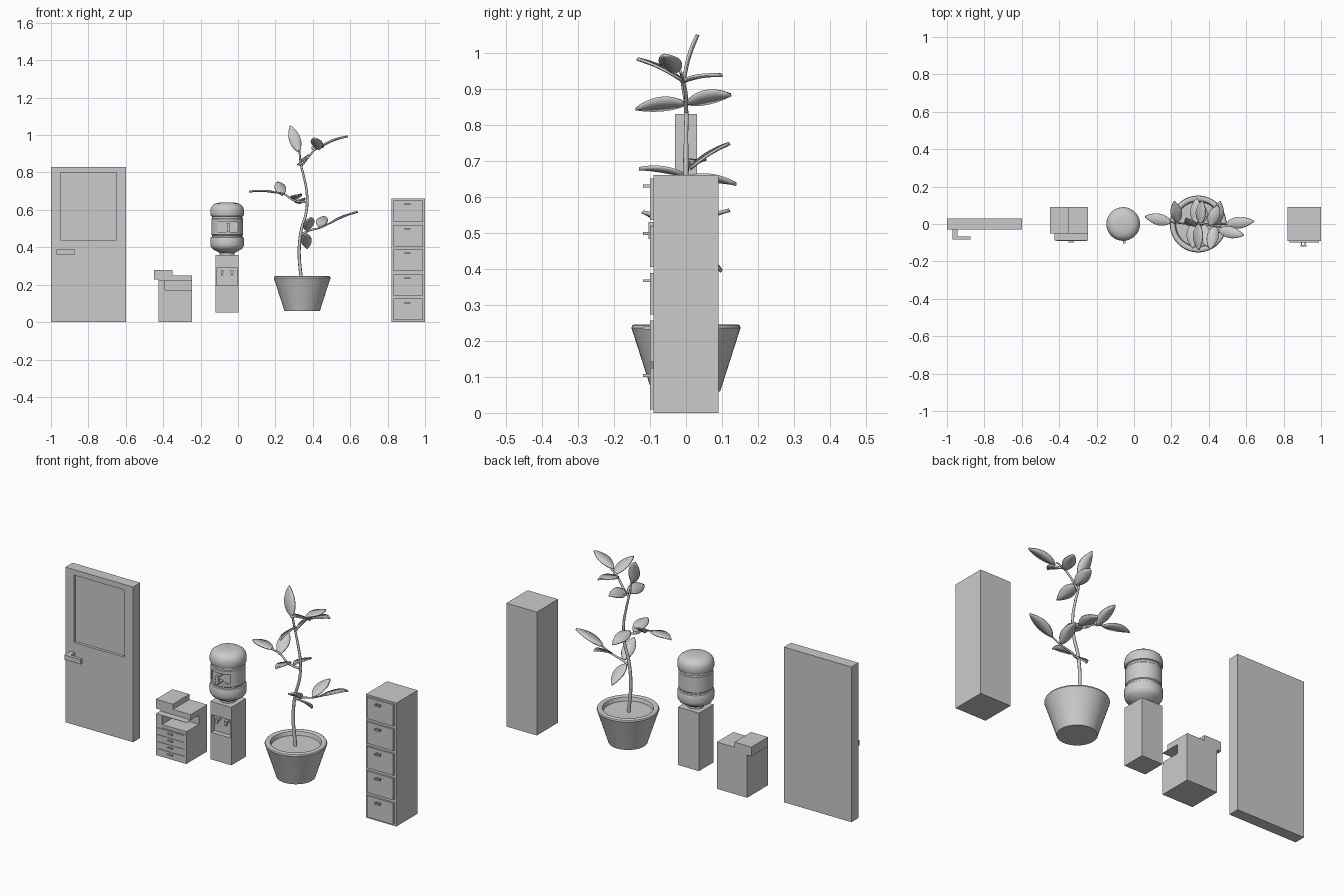
import bpy, bmesh, math
from mathutils import Vector

if "Cube" in bpy.data.objects:
    bpy.data.objects.remove(bpy.data.objects["Cube"])


def finish(name, bm, smooth=False):
    bmesh.ops.recalc_face_normals(bm, faces=bm.faces)
    me = bpy.data.meshes.new(name)
    bm.to_mesh(me)
    bm.free()
    ob = bpy.data.objects.new(name, me)
    bpy.context.collection.objects.link(ob)
    if smooth:
        shade(ob)
    return ob


def activate(ob):
    bpy.ops.object.select_all(action='DESELECT')
    ob.select_set(True)
    bpy.context.view_layer.objects.active = ob


def shade(ob):
    activate(ob)
    bpy.ops.object.shade_smooth_by_angle(angle=math.radians(35))


def box(name, x0, x1, y0, y1, z0, z1):
    bm = bmesh.new()
    bmesh.ops.create_cube(bm, size=1)
    for v in bm.verts:
        v.co = ((x0 + x1) / 2 + v.co.x * (x1 - x0),
                (y0 + y1) / 2 + v.co.y * (y1 - y0),
                (z0 + z1) / 2 + v.co.z * (z1 - z0))
    return finish(name, bm)


def cut(ob, *bounds):
    cutter = box("cutter", *bounds)
    cutter.hide_render = True
    mod = ob.modifiers.new("recess", 'BOOLEAN')
    mod.operation, mod.solver, mod.object = 'DIFFERENCE', 'EXACT', cutter
    activate(ob)
    bpy.ops.object.modifier_apply(modifier=mod.name)
    bpy.data.objects.remove(cutter)


def lathe(name, cx, profile, n=48):
    bm = bmesh.new()
    rings = [[bm.verts.new((cx + r * math.cos(2 * math.pi * i / n),
                            r * math.sin(2 * math.pi * i / n), z)) for i in range(n)]
             for r, z in profile]
    for a, b in zip(rings, rings[1:]):
        for i in range(n):
            j = (i + 1) % n
            bm.faces.new((a[i], a[j], b[j], b[i]))
    bm.faces.new(rings[0])
    bm.faces.new(rings[-1])
    return finish(name, bm, True)


def tube(name, pts, r0, r1):
    cu = bpy.data.curves.new(name, 'CURVE')
    cu.dimensions, cu.bevel_depth, cu.bevel_resolution = '3D', 1.0, 2
    cu.use_fill_caps = True
    sp = cu.splines.new('BEZIER')
    sp.bezier_points.add(len(pts) - 1)
    for i, (bp, p) in enumerate(zip(sp.bezier_points, pts)):
        bp.co = p
        bp.handle_left_type = bp.handle_right_type = 'AUTO'
        bp.radius = r0 + (r1 - r0) * i / (len(pts) - 1)
    ob = bpy.data.objects.new(name, cu)
    bpy.context.collection.objects.link(ob)


def leaf(name, base, tip, up, width=0.062, steps=10):
    base, tip = Vector(base), Vector(tip)
    d = tip - base
    side = d.cross(Vector(up)).normalized()
    nrm = side.cross(d).normalized()
    bm = bmesh.new()
    rows = []
    for i in range(steps + 1):
        t = i / steps
        w = width / 2 * max(0.04, math.sin(math.pi * t ** 0.9) ** 0.75 if 0 < t < 1 else 0)
        mid = base + d * t + nrm * 0.006 * math.sin(math.pi * t)
        rows.append([bm.verts.new(mid + side * w * s - nrm * 0.004 * (1 - abs(s)))
                     for s in (-1, 0, 1)])
    for a, b in zip(rows, rows[1:]):
        for k in range(2):
            bm.faces.new((a[k], a[k + 1], b[k + 1], b[k]))
    ob = finish(name, bm, True)
    mod = ob.modifiers.new("thickness", 'SOLIDIFY')
    mod.thickness, mod.offset = 0.007, 0


# door with window recess and lever handle
door = box("door", -1, -0.6, -0.03, 0.03, 0, 0.83)
cut(door, -0.95, -0.65, -0.1, -0.015, 0.44, 0.80)
box("door_handle_stem", -0.97, -0.945, -0.068, -0.03, 0.362, 0.388)
box("door_handle_lever", -0.97, -0.875, -0.082, -0.066, 0.362, 0.388)

# copier: body with paper tray opening, scanner lid, document feeder
body = box("copier_body", -0.425, -0.245, -0.087, 0.09, 0, 0.23)
cut(body, -0.39, -0.2, -0.2, 0.02, 0.155, 0.22)
cut(body, -0.5, -0.2, -0.2, -0.05, 0.222, 0.3)
box("copier_tray", -0.39, -0.245, -0.085, 0.02, 0.155, 0.172)
box("copier_scanner", -0.45, -0.245, -0.05, 0.09, 0.228, 0.25)
box("copier_feeder", -0.45, -0.35, -0.05, 0.09, 0.25, 0.278)
for i in range(4):
    z = 0.008 + i * 0.037
    box("copier_drawer", -0.415, -0.255, -0.09, -0.085, z, z + 0.031)
    box("copier_drawer_handle", -0.35, -0.322, -0.098, -0.089, z + 0.015, z + 0.022)

# water cooler: cabinet with tap niche
CX = -0.058
cooler = box("cooler_cabinet", CX - 0.062, CX + 0.062, -0.062, 0.062, 0.05, 0.36)
cut(cooler, CX - 0.056, CX + 0.056, -0.2, -0.035, 0.195, 0.29)
for x in (CX - 0.026, CX + 0.026):
    box("cooler_tap", x - 0.007, x + 0.007, -0.062, -0.034, 0.262, 0.276)
    box("cooler_spout", x - 0.005, x + 0.005, -0.062, -0.05, 0.25, 0.264)

# water bottle with bands, hand recess and grip
bottle = lathe("cooler_bottle", CX, [
    (0.04, 0.355), (0.04, 0.37), (0.06, 0.38), (0.08, 0.393), (0.088, 0.405), (0.09, 0.415),
    (0.09, 0.445), (0.087, 0.453), (0.081, 0.456), (0.081, 0.464), (0.085, 0.468),
    (0.085, 0.551), (0.081, 0.555), (0.081, 0.565), (0.087, 0.568), (0.09, 0.576),
    (0.09, 0.595), (0.087, 0.61), (0.079, 0.623), (0.065, 0.633), (0.045, 0.638),
    (0.02, 0.64)])
cut(bottle, -0.108, 0.012, -0.2, -0.062, 0.483, 0.535)
shade(bottle)
box("bottle_grip", -0.06, -0.045, -0.104, -0.094, 0.483, 0.53)
for z in (0.483, 0.52):
    box("bottle_grip_arm", -0.06, -0.045, -0.095, -0.06, z, z + 0.01)

# plant pot and soil
PX = 0.343
lathe("plant_pot", PX, [
    (0.095, 0.06), (0.148, 0.225), (0.152, 0.236), (0.149, 0.243), (0.143, 0.246),
    (0.13, 0.246), (0.124, 0.242), (0.122, 0.236), (0.119, 0.222)])

# stem and branches
tube("stem", [(.34, 0, .215), (.327, 0, .37), (.337, 0, .485), (.365, 0, .59), (.369, 0, .68),
              (.355, 0, .765), (.335, 0, .85), (.328, -.01, .92)], 0.009, 0.005)
tube("branch_upper", [(.338, 0, .835), (.375, 0, .88), (.42, -.01, .93), (.455, -.015, .947)],
     0.006, 0.004)
tube("branch_left", [(.369, 0, .64), (.30, 0, .65), (.245, .005, .685), (.19, .01, .695)],
     0.006, 0.004)
tube("branch_right", [(.333, 0, .465), (.375, 0, .487), (.44, 0, .505), (.495, 0, .53)],
     0.006, 0.004)

# leaves: base, tip, upward direction
UP = (0, 0, 1)
TILT = (-0.55, 0, 0.8)
leaves = [
    ((.325, -.01, .91), (.28, .03, 1.05), (0, -1, .2)),
    ((.435, -.01, .925), (.405, -.135, .985), UP),
    ((.45, -.03, .945), (.585, -.06, .995), UP),
    ((.405, -.01, .922), (.45, .10, .94), UP),
    ((.345, 0, .86), (.345, -.14, .845), TILT),
    ((.355, 0, .86), (.365, .125, .885), TILT),
    ((.235, .01, .68), (.215, .12, .75), UP),
    ((.31, 0, .66), (.315, -.13, .68), (-.2, 0, 1)),
    ((.33, 0, .655), (.335, .14, .637), (-.3, 0, 1)),
    ((.20, .01, .695), (.06, .04, .70), UP),
    ((.37, 0, .49), (.39, -.12, .56), (-.2, 0, 1)),
    ((.355, 0, .475), (.37, .10, .395), UP),
    ((.44, 0, .51), (.46, .12, .565), UP),
    ((.49, 0, .53), (.64, .015, .592), UP)]
for b, t, u in leaves:
    leaf("leaf", b, t, u)

# filing cabinet with five drawers
box("filing_cabinet", 0.82, 1.0, -0.09, 0.09, 0, 0.66)
for i in range(5):
    z = 0.01 + i * 0.1315
    box("file_drawer", 0.832, 0.988, -0.1, -0.089, z, z + 0.115)
    box("file_drawer_handle", 0.889, 0.921, -0.12, -0.113, z + 0.09, z + 0.098)
    for x in (0.893, 0.912):
        box("file_handle_post", x, x + 0.005, -0.114, -0.099, z + 0.09, z + 0.098)
